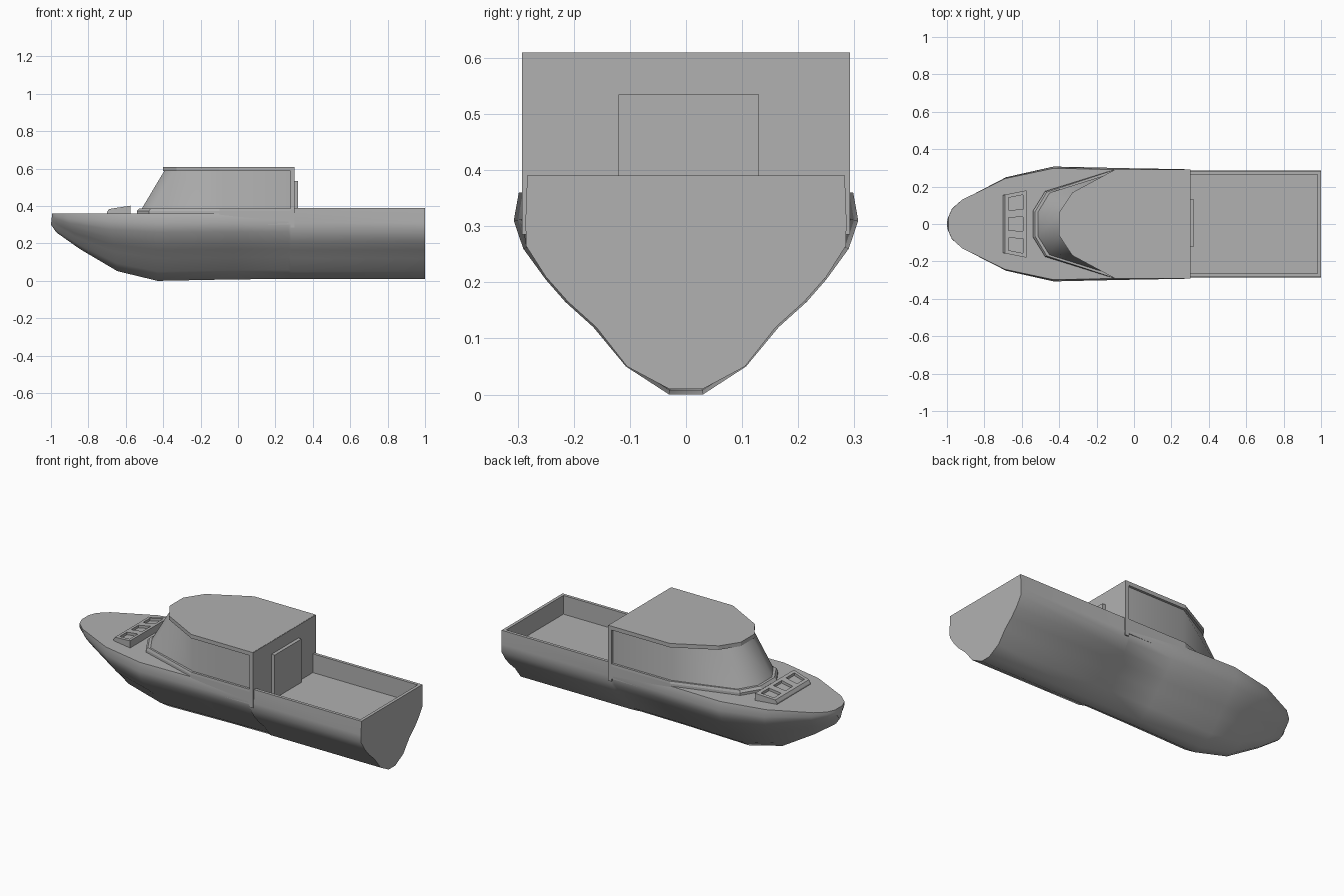
import bpy, bmesh, math

if "Cube" in bpy.data.objects:
    bpy.data.objects.remove(bpy.data.objects["Cube"])

grey = bpy.data.materials.new("hull_grey")
grey.diffuse_color = (.44, .44, .44, 1)
grey.use_nodes = True
grey.node_tree.nodes["Principled BSDF"].inputs["Base Color"].default_value = grey.diffuse_color


def loft(name, rings, tweak=None, angle=None):
    """Skin closed rings of equal length and cap both ends."""
    bm = bmesh.new()
    vs = [[bm.verts.new(p) for p in r] for r in rings]
    n = len(vs[0])
    for a, b in zip(vs, vs[1:]):
        for i in range(n):
            j = (i + 1) % n
            bm.faces.new((a[i], a[j], b[j], b[i]))
    bm.faces.new(vs[0])
    bm.faces.new(vs[-1])
    bmesh.ops.recalc_face_normals(bm, faces=bm.faces)
    bm.normal_update()
    if tweak:
        tweak(bm)
    me = bpy.data.meshes.new(name)
    bm.to_mesh(me)
    bm.free()
    me.materials.append(grey)
    ob = bpy.data.objects.new(name, me)
    bpy.context.collection.objects.link(ob)
    if angle:
        bpy.ops.object.select_all(action='DESELECT')
        ob.select_set(True)
        bpy.context.view_layer.objects.active = ob
        bpy.ops.object.shade_smooth_by_angle(angle=math.radians(angle))
    return ob


def recess(bm, faces, rim, depth):
    """Inset each face and sink it straight down."""
    bmesh.ops.inset_individual(bm, faces=faces, thickness=rim, use_even_offset=True)
    ext = bmesh.ops.extrude_discrete_faces(bm, faces=faces)['faces']
    verts = list({v for f in ext for v in f.verts})
    bmesh.ops.translate(bm, verts=verts, vec=(0, 0, -depth))


def section(x0, x1, half):
    """Mirrored hull cross-section, keel at x0 leaning to rail at x1."""
    n = len(half) - 1
    side = [(x0 + (x1 - x0) * i / n, y, z) for i, (y, z) in enumerate(half)]
    return side + [(x, -y, z) for x, y, z in reversed(side)]


def plan(half, z):
    """Mirrored horizontal outline at height z."""
    return [(x, y, z) for x, y in half] + [(x, -y, z) for x, y in reversed(half)]


def box(name, x0, x1, y0, y1, z0, z1):
    return loft(name, [[(x, y0, z0), (x, y1, z0), (x, y1, z1), (x, y0, z1)]
                       for x in (x0, x1)])


# Hull: one section scaled along the bow (keel x, rail x, keel height, half width)
SEC = [(.03, 0), (.107, .05), (.165, .12), (.215, .165), (.25, .205),
       (.29, .26), (.307, .31), (.298, .36)]
AFT = [(.03, .01), (.105, .05), (.16, .12), (.21, .165), (.25, .21),
       (.285, .265), (.286, .31), (.283, .39)]
STATIONS = [(-1, -.993, .3, .035), (-.97, -.973, .258, .083), (-.845, -.92, .17, .133),
            (-.645, -.69, .052, .25), (-.43, -.43, 0, .307), (-.02, -.02, .008, .298),
            (.27, .27, .01, .293)]
rings = []
for x0, x1, keel, w in STATIONS:
    half = [(y * w / .307, keel + z * (.36 - keel) / .36) for y, z in SEC]
    rings.append(section(x0, x1, half))
# straight aft body with higher rail
rings += [section(x, x, AFT) for x in (.283, 1)]


def cut_well(bm):
    recess(bm, [f for f in bm.faces if f.normal.z > .9
                and f.calc_center_median().x > .5], .018, .11)


loft("hull", rings, cut_well, 35)

# Cabin: sill, recessed window band, roof slab and rear wall
SILL = [(-.54, .07), (-.475, .175), (-.1, .292), (.29, .292)]
SILL_TOP = [(-.528, .067), (-.467, .17), (-.1, .291), (.29, .291)]
GLASS_LOW = [(-.518, .065), (-.457, .165), (-.1, .278), (.285, .278)]
GLASS_TOP = [(-.393, .057), (-.32, .158), (-.1, .278), (.285, .278)]
ROOF = [(-.4, .062), (-.33, .168), (-.1, .292), (.3, .292)]
loft("window_sill", [plan(SILL, .3), plan(SILL, .374), plan(SILL_TOP, .388)])
loft("cabin_windows", [plan(GLASS_LOW, .38), plan(GLASS_TOP, .59)], angle=50)
loft("cabin_roof", [plan(ROOF, .587), plan(ROOF, .61)])
box("cabin_rear_wall", .28, .302, -.292, .292, .285, .609)
box("cabin_door", .3, .322, -.12, .13, .275, .535)


# Wedge-shaped deck hatch with three recessed lights
def cut_lights(bm):
    recess(bm, [f for f in bm.faces if f.normal.z > .95], .02, .015)


hatch = []
for t in (-1, -1 / 3, 1 / 3, 1):
    hatch.append([(-.7, .155 * t, .35), (-.7, .155 * t, .368), (-.69, .157 * t, .384),
                  (-.575, .18 * t, .402), (-.575, .18 * t, .35)])
loft("deck_hatch", hatch, cut_lights)
